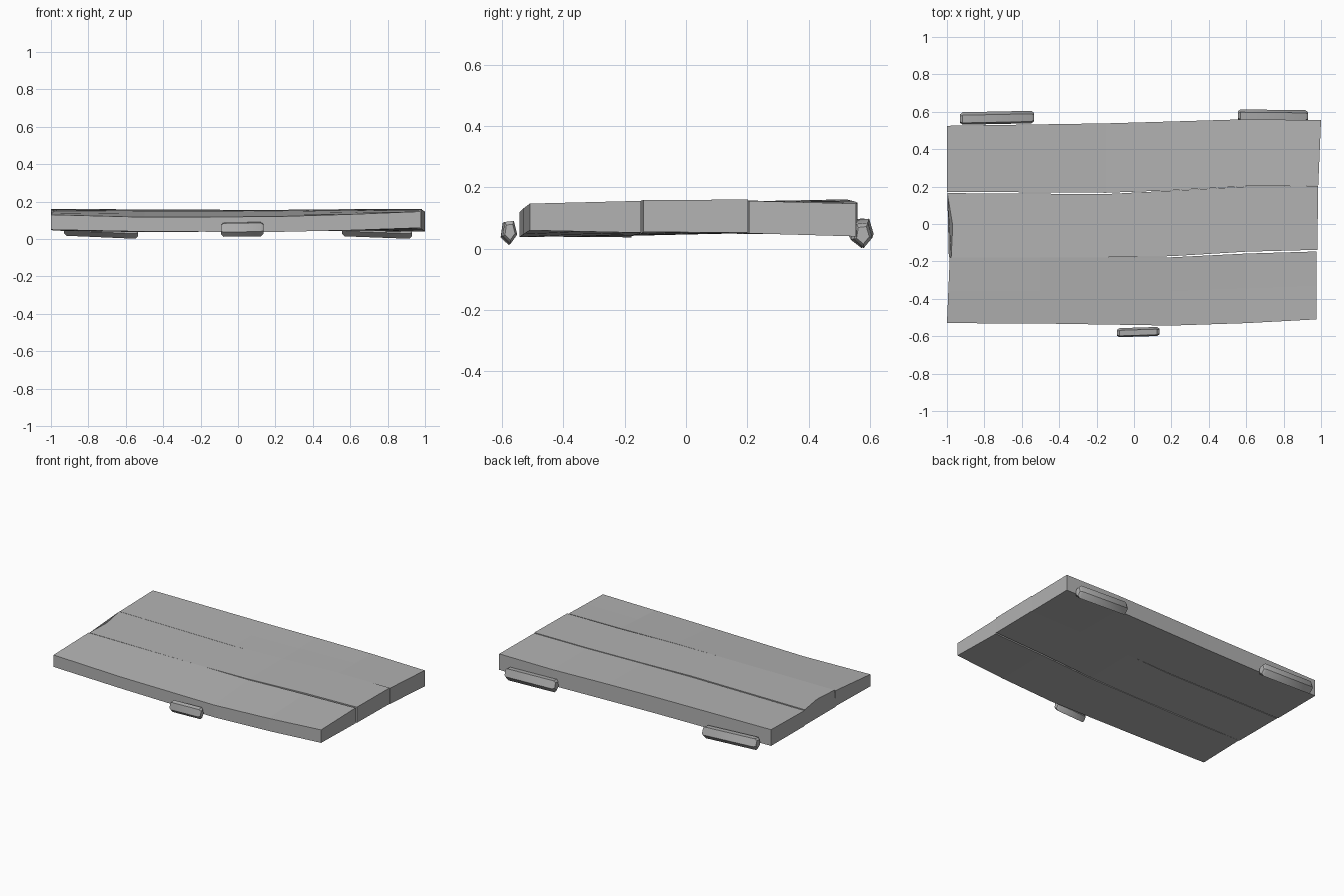
import bpy, bmesh, math
from mathutils import Vector

old = bpy.data.objects.get("Cube")
if old:
    bpy.data.objects.remove(old, do_unlink=True)

grey = bpy.data.materials.new("plain grey")
grey.use_nodes = True
colour = (0.45, 0.45, 0.45, 1)
grey.diffuse_color = colour
grey.node_tree.nodes["Principled BSDF"].inputs["Base Color"].default_value = colour


def loft(name, rings, smooth=False):
    """Join cross-sections of equal size into a closed solid."""
    bm = bmesh.new()
    loops = [[bm.verts.new(p) for p in ring] for ring in rings]
    n = len(loops[0])
    for a, b in zip(loops, loops[1:]):
        for i in range(n):
            j = (i + 1) % n
            bm.faces.new((a[i], a[j], b[j], b[i]))
    bm.faces.new(loops[0])
    bm.faces.new(loops[-1])
    bmesh.ops.recalc_face_normals(bm, faces=bm.faces)
    mesh = bpy.data.meshes.new(name)
    bm.to_mesh(mesh)
    bm.free()
    mesh.materials.append(grey)
    obj = bpy.data.objects.new(name, mesh)
    bpy.context.collection.objects.link(obj)
    if smooth:
        bpy.ops.object.select_all(action='DESELECT')
        bpy.context.view_layer.objects.active = obj
        obj.select_set(True)
        bpy.ops.object.shade_smooth_by_angle(angle=math.radians(40))
    return obj


def plank(name, stations, notch=0.0):
    """Each station: x front, x back, y front, y back, top front/back, bottom front/back."""
    rings = []
    for k, (xf, xb, yf, yb, tf, tb, bf, bb) in enumerate(stations):
        xm, ym = (xf + xb) / 2, (yf + yb) / 2
        dent = notch if k == 0 else 0
        rings.append([(xf, yf, bf), (xm, ym, (bf + bb) / 2), (xb, yb, bb),
                      (xb, yb, tb), (xm + dent, ym, (tf + tb) / 2), (xf + dent / 2, yf, tf)])
    return loft(name, rings)


def bar(name, start, end, radius, squash):
    """Five-sided bar, point down, with chamfered ends."""
    start, end = Vector(start), Vector(end)
    along = (end - start).normalized()
    chamfer = radius * 0.3
    rings = []
    for centre, scale in ((start, 0.68), (start + along * chamfer, 1),
                          (end - along * chamfer, 1), (end, 0.68)):
        ring = []
        for i in range(5):
            a = math.tau * i / 5 - math.pi / 2 + 0.08
            ring.append(centre + Vector((0, math.cos(a) * squash, math.sin(a))) * radius * scale)
        rings.append(ring)
    return loft(name, rings, smooth=True)


# Three warped planks
plank("front_plank", [
    (-1, -0.985, -0.53, -0.18, 0.13, 0.15, 0.05, 0.045),
    (-0.5, -0.5, -0.532, -0.178, 0.117, 0.15, 0.04, 0.037),
    (0.2, 0.2, -0.543, -0.178, 0.12, 0.15, 0.038, 0.042),
    (0.6, 0.6, -0.53, -0.158, 0.132, 0.153, 0.047, 0.047),
    (0.975, 0.975, -0.51, -0.147, 0.147, 0.156, 0.06, 0.052)])
plank("middle_plank", [
    (-0.99, -0.998, -0.18, 0.165, 0.152, 0.157, 0.045, 0.052),
    (-0.15, -0.15, -0.178, 0.16, 0.15, 0.155, 0.042, 0.05),
    (0.2, 0.2, -0.172, 0.178, 0.152, 0.156, 0.044, 0.05),
    (0.6, 0.6, -0.148, 0.2, 0.156, 0.16, 0.048, 0.052),
    (0.98, 0.985, -0.138, 0.203, 0.159, 0.16, 0.054, 0.053)], notch=0.025)
plank("back_plank", [
    (-1, -1, 0.172, 0.525, 0.154, 0.161, 0.05, 0.052),
    (-0.15, -0.15, 0.167, 0.538, 0.152, 0.157, 0.048, 0.048),
    (0.2, 0.2, 0.18, 0.548, 0.153, 0.155, 0.048, 0.046),
    (0.6, 0.6, 0.202, 0.56, 0.157, 0.15, 0.05, 0.043),
    (0.985, 1, 0.205, 0.555, 0.156, 0.147, 0.05, 0.04)])

# Hinge barrels along the back edge and handle at the front
bar("right_hinge", (-0.93, 0.563, 0.062), (-0.535, 0.571, 0.045), 0.044, 0.8)
bar("left_hinge", (0.555, 0.581, 0.06), (0.93, 0.577, 0.046), 0.045, 0.72)
bar("handle", (-0.09, -0.582, 0.053), (0.135, -0.575, 0.056), 0.041, 0.62)
